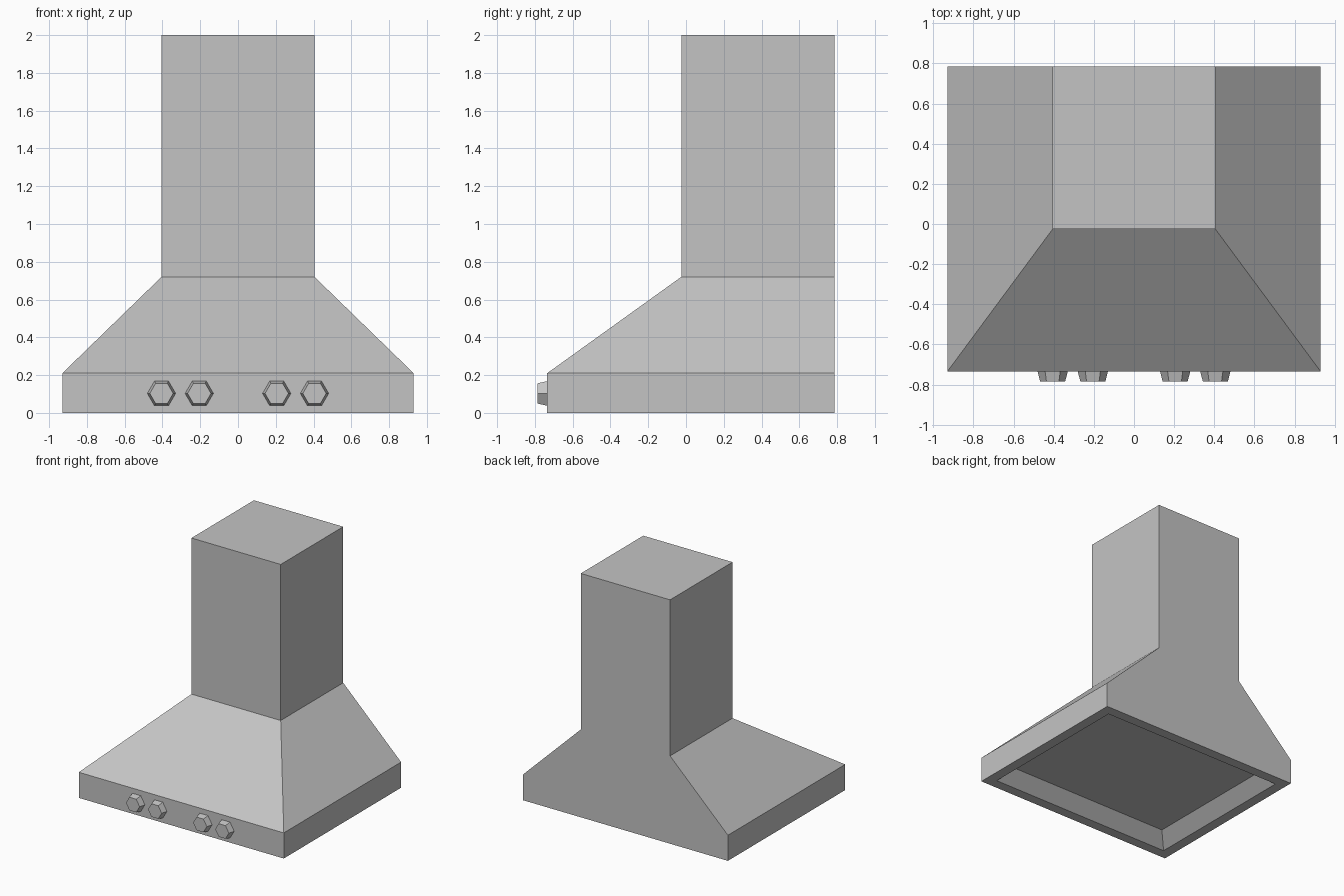
import bpy
import bmesh
from math import cos, sin, pi

cube = bpy.data.objects.get("Cube")
if cube:
    bpy.data.objects.remove(cube, do_unlink=True)

# Brushed metal, shared by every part
steel = bpy.data.materials.new("steel_grey")
steel.use_nodes = True
GREY = (0.55, 0.55, 0.55, 1)
steel.diffuse_color = GREY
steel.node_tree.nodes["Principled BSDF"].inputs["Base Color"].default_value = GREY

BACK, FRONT, HALF_WIDTH = 0.785, -0.735, 0.93
FLUE_FRONT, FLUE_HALF = -0.025, 0.405
LIP_TOP, FLUE_BASE, TOP = 0.21, 0.72, 2.0


def rectangle(half, front, back, z, inset=0):
    x, f, b = half - inset, front + inset, back - inset
    return [(-x, f, z), (x, f, z), (x, b, z), (-x, b, z)]


def hexagon(radius, y):
    return [(radius * cos(i * pi / 3), y, radius * sin(i * pi / 3)) for i in range(6)]


def loft(name, rings, cap_start=False, cap_end=False, location=(0, 0, 0)):
    """Join successive rings of points with quads, optionally capping the ends."""
    bm = bmesh.new()
    loops = [[bm.verts.new(p) for p in ring] for ring in rings]
    for a, b in zip(loops, loops[1:]):
        n = len(a)
        for i in range(n):
            j = (i + 1) % n
            bm.faces.new((a[i], a[j], b[j], b[i]))
    if cap_start:
        bm.faces.new(loops[0][::-1])
    if cap_end:
        bm.faces.new(loops[-1])
    bmesh.ops.recalc_face_normals(bm, faces=bm.faces)
    mesh = bpy.data.meshes.new(name)
    bm.to_mesh(mesh)
    bm.free()
    mesh.materials.append(steel)
    obj = bpy.data.objects.new(name, mesh)
    obj.location = location
    bpy.context.collection.objects.link(obj)
    return obj


# Canopy: recessed filter panel, bottom rim, upright lip and sloping hood
base = (HALF_WIDTH, FRONT, BACK)
flue = (FLUE_HALF, FLUE_FRONT, BACK)
loft("canopy", [
    rectangle(*base, 0.1, inset=0.19),
    rectangle(*base, 0, inset=0.085),
    rectangle(*base, 0),
    rectangle(*base, LIP_TOP),
    rectangle(*flue, FLUE_BASE),
], cap_start=True)

# Chimney: square duct standing on the canopy, flush with the back
loft("chimney", [rectangle(*flue, FLUE_BASE), rectangle(*flue, TOP)], cap_end=True)

# Control knobs: tapered hexagons, two on each side
for side, sign in (("right", -1), ("left", 1)):
    for place, x in (("inner", 0.205), ("outer", 0.405)):
        loft(f"{side}_{place}_knob", [hexagon(0.075, 0), hexagon(0.062, -0.05)],
             cap_start=True, cap_end=True, location=(sign * x, FRONT, 0.103))
